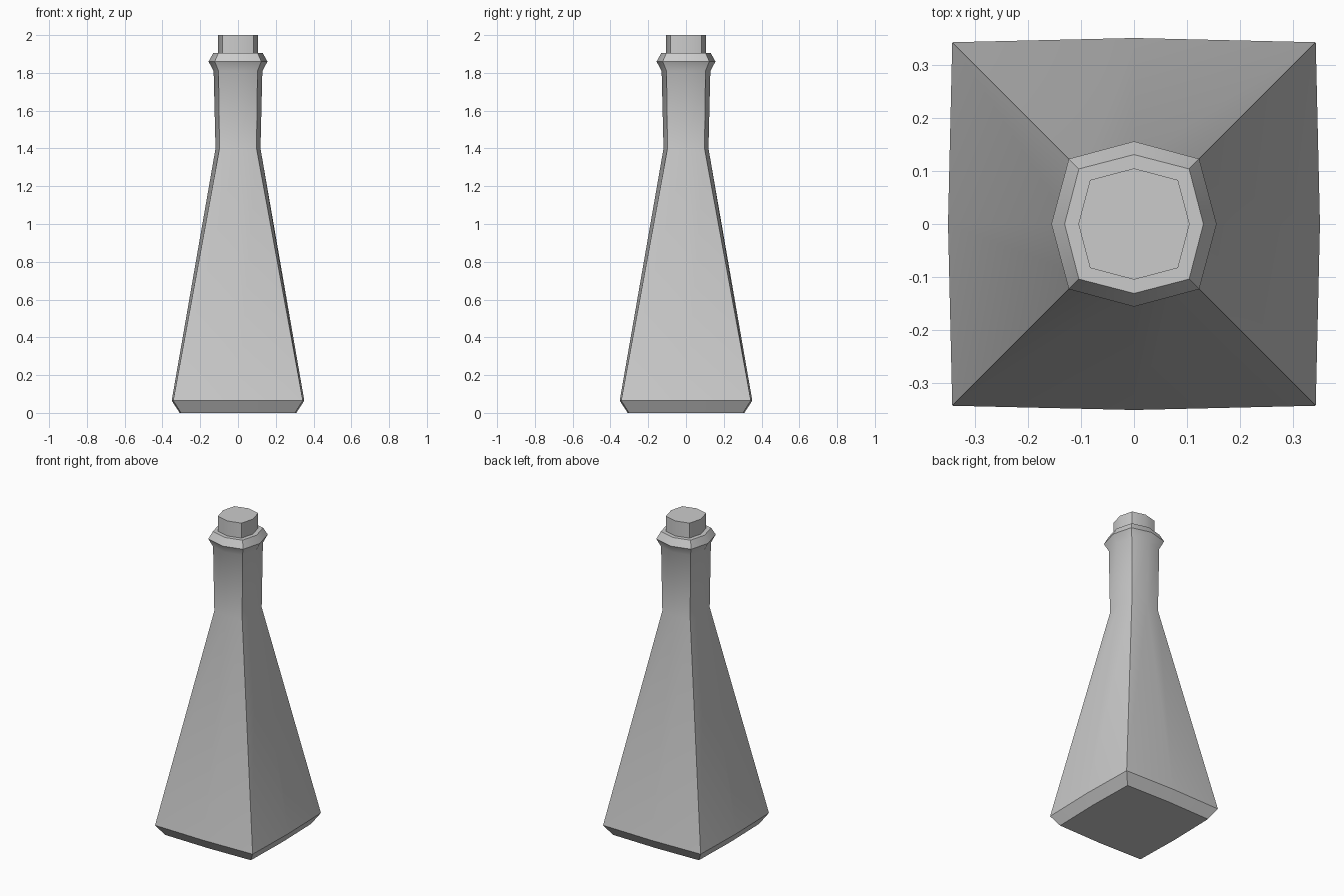
import bpy, bmesh, math

if "Cube" in bpy.data.objects:
    bpy.data.objects.remove(bpy.data.objects["Cube"])


def ring(bm, z, side, corner):
    """Eight-point section: side midpoints bulge slightly beyond a square."""
    pts = []
    for i in range(8):
        a = i * math.pi / 4
        r = side if i % 2 == 0 else corner * math.sqrt(2)
        pts.append(bm.verts.new((r * math.cos(a), r * math.sin(a), z)))
    return pts


def loft(name, sections, cap_bottom, cap_top):
    bm = bmesh.new()
    rings = [ring(bm, *s) for s in sections]
    for lo, hi in zip(rings, rings[1:]):
        for i in range(8):
            j = (i + 1) % 8
            bm.faces.new((lo[i], lo[j], hi[j], hi[i]))
    if cap_bottom:
        bm.faces.new(rings[0][::-1])
    if cap_top:
        bm.faces.new(rings[-1])
    mesh = bpy.data.meshes.new(name)
    bm.to_mesh(mesh)
    bm.free()
    obj = bpy.data.objects.new(name, mesh)
    bpy.context.collection.objects.link(obj)
    bpy.ops.object.select_all(action='DESELECT')
    obj.select_set(True)
    bpy.context.view_layer.objects.active = obj
    bpy.ops.object.shade_smooth_by_angle(angle=math.radians(30))
    return obj


# Bottle: bevelled foot, tapered body, neck and lip (z, side, corner)
loft("bottle", [
    (0.0, 0.309, 0.302),
    (0.065, 0.351, 0.343),
    (1.4, 0.119, 0.098),
    (1.81, 0.129, 0.103),
    (1.86, 0.156, 0.123),
    (1.905, 0.131, 0.104),
    (1.905, 0.105, 0.083),
], True, False)

# Stopper sitting in the lip
loft("stopper", [
    (1.905, 0.105, 0.083),
    (2.0, 0.105, 0.083),
], False, True)
